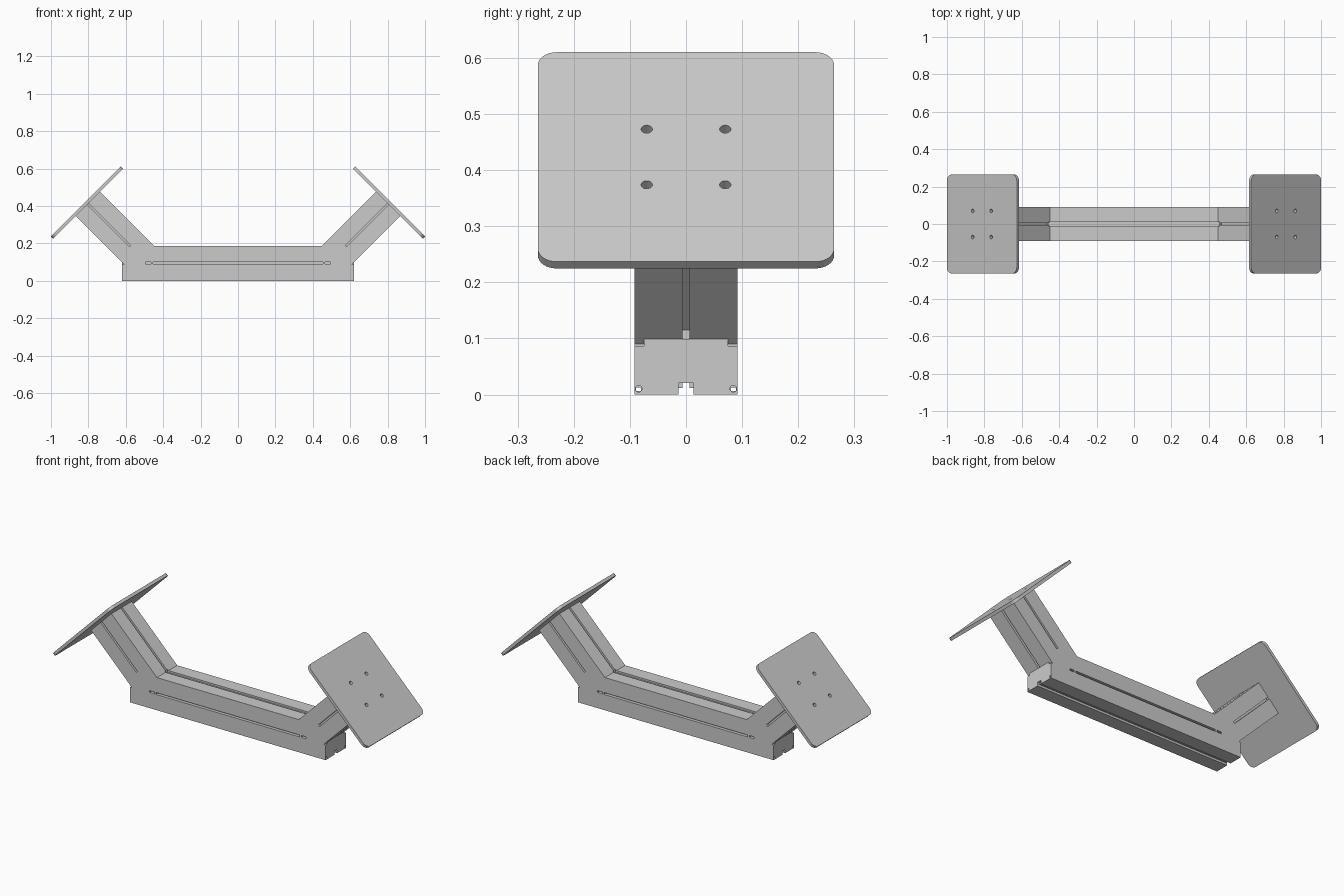
import bpy
import bmesh
import math
from mathutils import Vector, Matrix

if "Cube" in bpy.data.objects:
    bpy.data.objects.remove(bpy.data.objects["Cube"], do_unlink=True)

grey = bpy.data.materials.new("brushed grey metal")
grey.use_nodes = True
grey.diffuse_color = (0.6, 0.6, 0.6, 1)
grey.node_tree.nodes["Principled BSDF"].inputs["Base Color"].default_value = (0.6, 0.6, 0.6, 1)

HALF = 0.092      # half width of the square profile
DEPTH = 0.018     # slot depth
SLIT = 0.006      # half width of a slot
S = math.sqrt(0.5)


def prism(name, points, vector):
    """Extrude a flat outline along a vector."""
    bm = bmesh.new()
    face = bm.faces.new([bm.verts.new(p) for p in points])
    new = bmesh.ops.extrude_face_region(bm, geom=[face])
    bmesh.ops.translate(bm, vec=vector, verts=[v for v in new["geom"] if isinstance(v, bmesh.types.BMVert)])
    bmesh.ops.recalc_face_normals(bm, faces=bm.faces)
    mesh = bpy.data.meshes.new(name)
    bm.to_mesh(mesh)
    bm.free()
    mesh.materials.append(grey)
    obj = bpy.data.objects.new(name, mesh)
    bpy.context.collection.objects.link(obj)
    return obj


def side_prism(name, outline, y0, y1):
    """Extrude an x-z outline along y."""
    return prism(name, [(x, y0, z) for x, z in outline], (0, y1 - y0, 0))


def box(name, x0, x1, y0, y1, z0, z1):
    return side_prism(name, [(x0, z0), (x1, z0), (x1, z1), (x0, z1)], y0, y1)


def cylinder(name, centre, axis, radius, length):
    axis = Vector(axis).normalized()
    side = axis.orthogonal().normalized()
    start = Vector(centre) - axis * length / 2
    ring = [start + Matrix.Rotation(math.tau * i / 24, 3, axis) @ side * radius for i in range(24)]
    return prism(name, ring, axis * length)


def cut(target, cutter):
    """Subtract the cutter and discard it."""
    mod = target.modifiers.new("cut", "BOOLEAN")
    mod.operation = "DIFFERENCE"
    mod.solver = "EXACT"
    mod.object = cutter
    bpy.context.view_layer.objects.active = target
    bpy.ops.object.modifier_apply(modifier=mod.name)
    bpy.data.objects.remove(cutter, do_unlink=True)


def along_arm(s, t, side):
    """Point at distance s along the arm axis and t below it."""
    return (side * (0.391 + (s + t) * S), (s - t) * S)


# Beam with two raised arms, one continuous outline
right_half = [(0.61, 0), (0.61, 0.09), (0.8665, 0.3465), (0.7375, 0.4755), (0.449, 0.187)]
outline = right_half + [(-x, z) for x, z in reversed(right_half)]
frame = side_prism("beam_and_arms", outline, -HALF, HALF)

# Stepped slots along the beam's top and underside
cut(frame, box("slot", -0.46, 0.46, -SLIT, SLIT, 0.187 - DEPTH, 0.2))
cut(frame, box("slot", -0.455, 0.455, -0.013, 0.013, 0.177, 0.2))
cut(frame, box("slot", -0.7, 0.7, -SLIT, SLIT, -0.02, 0.021))
cut(frame, box("slot", -0.7, 0.7, -0.013, 0.013, -0.02, 0.012))

# Slots on the front and back of the beam, and the fastener channels
for y in (-1, 1):
    for x0, x1 in ((-0.455, 0.455), (-0.495, -0.465), (0.465, 0.495)):
        cut(frame, box("slot", x0, x1, y * (HALF - DEPTH), y * 0.11, 0.089, 0.1))
    cut(frame, box("channel", -0.7, 0.7, y * 0.08, y * 0.089, 0.006, 0.0125))

ARM_END = 1.213 * S - 0.391 * S     # distance along the axis to the mounting plate
for side in (-1, 1):
    # Slots on the front and back of the arm
    strip = [along_arm(s, t, side) for s, t in
             ((0.262, -0.0055), (0.262, 0.0055), (ARM_END + 0.02, 0.0055), (ARM_END + 0.02, -0.0055))]
    for y in (-1, 1):
        cut(frame, side_prism("slot", strip, y * (HALF - DEPTH), y * 0.11))
    # Slots on the upper and lower faces of the arm
    upper = [(0.449 + DEPTH, 0.187 - DEPTH), (0.449 - 0.01, 0.187 + 0.01), (0.72, 0.478 + 0.03), (0.76, 0.472)]
    lower = [(0.6105, 0.08), (0.6105, 0.1155), (0.87, 0.375), (0.91, 0.35), (0.65, 0.08)]
    for shape in (upper, lower):
        cut(frame, side_prism("slot", [(side * x, z) for x, z in shape], -SLIT, SLIT))

for side, label in ((1, "left"), (-1, "right")):
    # End cap with a raised middle, a centre notch and two fastener holes
    edge = [(-HALF, 0), (HALF, 0), (HALF, 0.087), (0.075, 0.087),
            (0.075, 0.099), (-0.075, 0.099), (-0.075, 0.087), (-HALF, 0.087)]
    cap = prism(label + "_end_cap", [(side * 0.61, y, z) for y, z in edge], (side * 0.009, 0, 0))
    cut(cap, box("notch", side * 0.5, side * 0.7, -0.013, 0.013, -0.02, 0.021))
    for y in (-0.0845, 0.0845):
        cut(cap, cylinder("hole", (side * 0.615, y, 0.0105), (1, 0, 0), 0.006, 0.1))

    # Tilted mounting plate with rounded corners and four bolt holes
    centre = Vector((side * 0.8015, 0, 0.4115))
    slope = Vector((side * S, 0, -S))
    normal = Vector((side * S, 0, S))
    across = Vector((0, 1, 0))
    radius, half = 0.033, 0.264
    corners = []
    for q in range(4):
        mid = math.radians(45 + 90 * q)
        cu = math.copysign(half - radius, math.cos(mid))
        cv = math.copysign(half - radius, math.sin(mid))
        for i in range(9):
            a = math.radians(90 * q + 90 * i / 8)
            corners.append(centre + slope * (cu + radius * math.cos(a)) + across * (cv + radius * math.sin(a)))
    plate = prism(label + "_mounting_plate", corners, normal * 0.017)
    for u in (-0.07, 0.07):
        for v in (-0.07, 0.07):
            spot = centre + slope * u + across * v
            cut(plate, cylinder("hole", spot, normal, 0.01, 0.1))
            cut(frame, cylinder("hole", spot, normal, 0.01, 0.06))
    for obj in (plate, cap):
        bpy.ops.object.select_all(action="DESELECT")
        obj.select_set(True)
        bpy.context.view_layer.objects.active = obj
        bpy.ops.object.shade_smooth_by_angle(angle=math.radians(30))
